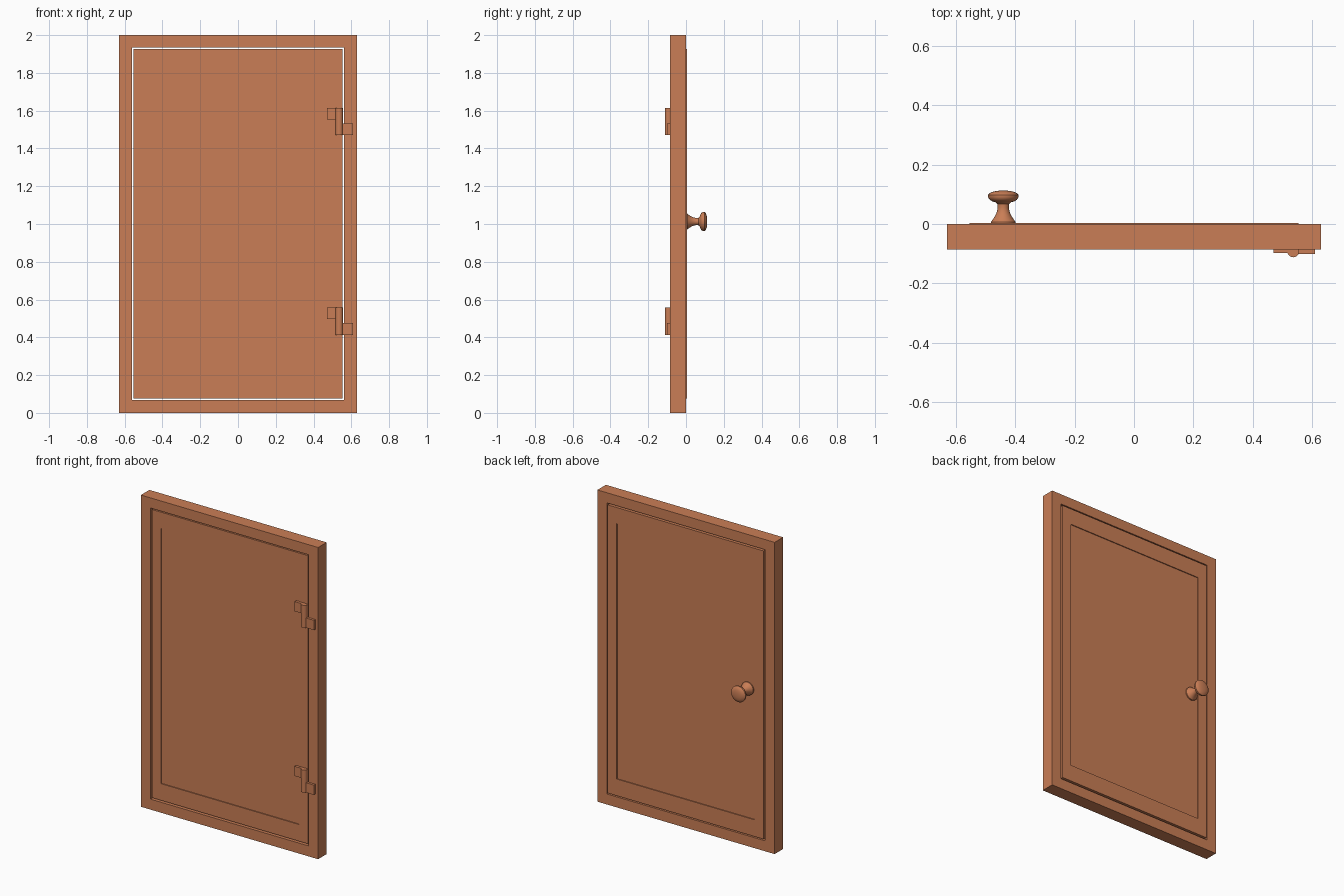
import bpy, bmesh, math
from mathutils import Matrix

if "Cube" in bpy.data.objects:
    bpy.data.objects.remove(bpy.data.objects["Cube"])

wood = bpy.data.materials.new("warm_terracotta_wood")
wood.diffuse_color = (0.59, 0.208, 0.092, 1)
wood.use_nodes = True
wood.node_tree.nodes["Principled BSDF"].inputs["Base Color"].default_value = wood.diffuse_color


def finish(bm, name, smooth=None):
    bmesh.ops.recalc_face_normals(bm, faces=bm.faces)
    me = bpy.data.meshes.new(name)
    bm.to_mesh(me)
    bm.free()
    ob = bpy.data.objects.new(name, me)
    bpy.context.collection.objects.link(ob)
    me.materials.append(wood)
    if smooth:
        bpy.ops.object.select_all(action='DESELECT')
        ob.select_set(True)
        bpy.context.view_layer.objects.active = ob
        bpy.ops.object.shade_smooth_by_angle(angle=math.radians(smooth))
    return ob


def rect_loft(name, rings, closed):
    """Join upright rectangles (half width, bottom, top, y) in sequence."""
    bm = bmesh.new()
    loops = [[bm.verts.new(p) for p in
              ((-w, y, b), (w, y, b), (w, y, t), (-w, y, t))]
             for w, b, t, y in rings]
    pairs = list(zip(loops, loops[1:]))
    if closed:
        pairs.append((loops[-1], loops[0]))
    else:
        bm.faces.new(loops[0])
        bm.faces.new(loops[-1])
    for a, c in pairs:
        for i in range(4):
            j = (i + 1) % 4
            bm.faces.new((a[i], a[j], c[j], c[i]))
    return finish(bm, name)


def box(name, x0, x1, y0, y1, z0, z1):
    return rect_box(name, (x0 + x1) / 2, (y0 + y1) / 2, (z0 + z1) / 2,
                    x1 - x0, y1 - y0, z1 - z0)


def rect_box(name, cx, cy, cz, sx, sy, sz):
    bm = bmesh.new()
    bmesh.ops.create_cube(bm, size=1, matrix=Matrix.Translation((cx, cy, cz))
                          @ Matrix.Diagonal((sx, sy, sz, 1)))
    return finish(bm, name)


# Surrounding frame with an open centre
outer, inner = (0.629, 0.0, 2.0), (0.562, 0.067, 1.935)
front, back = -0.086, 0.0
rect_loft("door_frame", [(*outer, front), (*outer, back),
                         (*inner, back), (*inner, front)], True)

# Door leaf, shallow recessed panel on both faces
leaf, panel = (0.553, 0.077, 1.926), (0.489, 0.184, 1.822)
front, back, depth = -0.082, 0.004, 0.006
rect_loft("door_leaf", [(*panel, front + depth), (*panel, front), (*leaf, front),
                        (*leaf, back), (*panel, back), (*panel, back - depth)], False)

# Two hinges: round pin with a plate on each side
for label, z in (("upper", 1.47), ("lower", 0.413)):
    box(label + "_hinge_leaf_plate", 0.47, 0.535, -0.098, -0.08, z + 0.083, z + 0.145)
    box(label + "_hinge_frame_plate", 0.535, 0.609, -0.101, -0.084, z, z + 0.063)
    bm = bmesh.new()
    bmesh.ops.create_cone(bm, cap_ends=True, segments=16, radius1=0.02, radius2=0.02,
                          depth=0.145,
                          matrix=Matrix.Translation((0.536, -0.092, z + 0.0725)))
    finish(bm, label + "_hinge_pin", 40)

# Turned knob: (radius, distance from the door)
profile = [(0, 0), (0.042, 0), (0.042, 0.007), (0.036, 0.014), (0.027, 0.028),
           (0.021, 0.042), (0.019, 0.055), (0.02, 0.067), (0.026, 0.073),
           (0.037, 0.076), (0.046, 0.082), (0.051, 0.09), (0.051, 0.098),
           (0.044, 0.105), (0.03, 0.110), (0.015, 0.112), (0, 0.1125)]
bm = bmesh.new()
pts = [bm.verts.new((-0.44 + r, y, 1.013)) for r, y in profile]
edges = [bm.edges.new(p) for p in zip(pts, pts[1:])]
bmesh.ops.spin(bm, geom=pts + edges, cent=(-0.44, 0, 1.013), axis=(0, 1, 0),
               angle=math.tau, steps=32)
bmesh.ops.remove_doubles(bm, verts=bm.verts, dist=0.0002)
finish(bm, "knob", 40)
